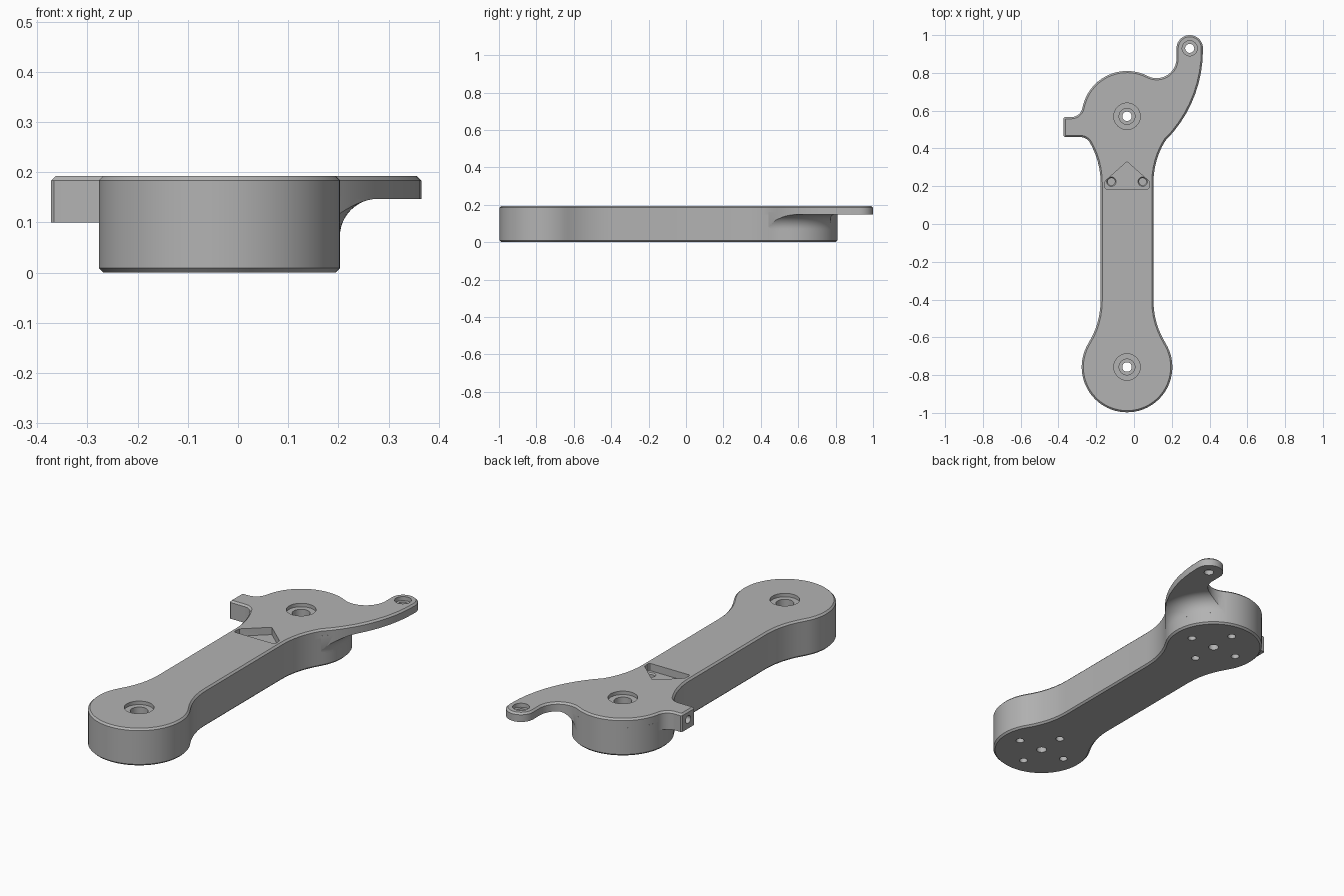
import bpy, bmesh
from math import sin, cos, radians, pi
from mathutils import Matrix, Vector

cube = bpy.data.objects.get("Cube")
if cube:
    bpy.data.objects.remove(cube, do_unlink=True)

AXIS = -0.037                 # x of the arm's centre line
LOW, HIGH = -0.757, 0.57      # y of the two round ends
R, FILLET = 0.24, 0.42        # end radius and neck fillet radius
STEP, TOP = 0.147, 0.193      # underside and top of the upper plate
NECK_LOW, NECK_HIGH = LOW + 0.35, HIGH - 0.35

grey = bpy.data.materials.new("machined_grey")
grey.use_nodes = True
grey.diffuse_color = (0.45, 0.45, 0.45, 1)
grey.node_tree.nodes["Principled BSDF"].inputs["Base Color"].default_value = (0.45, 0.45, 0.45, 1)


def arc(x, y, r, start, end):
    n = max(4, int(abs(end - start) / 5))
    angles = [radians(start + (end - start) * i / n) for i in range(n + 1)]
    return [(x + r * cos(a), y + r * sin(a)) for a in angles]


def make(name, bm):
    bmesh.ops.recalc_face_normals(bm, faces=bm.faces)
    mesh = bpy.data.meshes.new(name)
    bm.to_mesh(mesh)
    bm.free()
    mesh.materials.append(grey)
    ob = bpy.data.objects.new(name, mesh)
    bpy.context.collection.objects.link(ob)
    return ob


def prism(name, outline, z0, z1, chamfer_z=None):
    """Extrude an outline; optionally chamfer its rim at one height."""
    points = []
    for p in outline:
        if not points or (Vector(p) - Vector(points[-1])).length > 0.003:
            points.append(p)
    if (Vector(points[0]) - Vector(points[-1])).length < 0.003:
        points.pop()
    bm = bmesh.new()
    base = bm.faces.new([bm.verts.new((x + AXIS, y, z0)) for x, y in points])
    out = bmesh.ops.extrude_face_region(bm, geom=[base], use_keep_orig=True)
    bmesh.ops.translate(bm, vec=(0, 0, z1 - z0),
                        verts=[g for g in out["geom"] if isinstance(g, bmesh.types.BMVert)])
    bmesh.ops.recalc_face_normals(bm, faces=bm.faces)
    if chamfer_z is not None:
        rim = [e for e in bm.edges if all(abs(v.co.z - chamfer_z) < 1e-5 for v in e.verts)]
        bmesh.ops.bevel(bm, geom=rim, offset=0.009, offset_type='OFFSET',
                        segments=1, profile=0.5, affect='EDGES')
    return make(name, bm)


def lathe(name, profile, x, y, sides=48):
    """Revolve (radius, height) pairs about a vertical axis."""
    bm = bmesh.new()
    rings = [[bm.verts.new((x + AXIS + r * cos(2 * pi * i / sides),
                            y + r * sin(2 * pi * i / sides), z)) for i in range(sides)]
             for r, z in profile]
    for a, b in zip(rings, rings[1:]):
        for i in range(sides):
            j = (i + 1) % sides
            bm.faces.new((a[i], a[j], b[j], b[i]))
    bm.faces.new(rings[0])
    bm.faces.new(rings[-1])
    return make(name, bm)


def boolean(target, tool, operation='DIFFERENCE'):
    mod = target.modifiers.new("cut", 'BOOLEAN')
    mod.operation, mod.object, mod.solver = operation, tool, 'EXACT'
    bpy.context.view_layer.objects.active = target
    bpy.ops.object.modifier_apply(modifier=mod.name)


# Shared outline pieces, traced counterclockwise
lower_end = (arc(-0.56, NECK_LOW, FILLET, 0, -32) + arc(0, LOW, R, 148, 392)
             + arc(0.56, NECK_LOW, FILLET, 212, 180))
right_neck = arc(0.56, NECK_HIGH, FILLET, 180, 148)
ear_edge = (arc(-0.274, 0.92, 0.676, -45, 0) + arc(0.332, 0.93, 0.07, 0, 180)
            + arc(0.157, 0.877, 0.105, 0, -117))
tab_edge = (arc(-0.295, 0.626, 0.06, -10.8, -90) + [(-0.329, 0.566), (-0.335, 0.56)]
            + [(-0.335, 0.466), (-0.329, 0.46)] + arc(-0.248, 0.40, 0.06, 90, 30))

# Arm body, upper plate with ear and tab
body = prism("arm_body", lower_end + right_neck + arc(0, HIGH, R, -32, 212)
             + arc(-0.56, NECK_HIGH, FILLET, 32, 0), 0, STEP, 0)
plate = prism("upper_plate", lower_end + right_neck + ear_edge + arc(0, HIGH, R, 63, 169)
              + tab_edge + arc(-0.56, NECK_HIGH, FILLET, 30, 0), STEP, TOP, TOP)

# Side tab below the plate
tab = prism("side_tab", tab_edge + [(-0.15, 0.40), (-0.15, 0.60)], 0.1, 0.16)

# Flared brace that blends the ear into the round end
brace = prism("ear_brace", ear_edge + [(0.08, 0.74), (0.12, 0.55)], 0.05, 0.18)
flare = [(0.315 - 0.075 * cos(t * pi / 24), 0.072 + 0.075 * sin(t * pi / 24)) for t in range(13)]
flare_tool = lathe("flare_tool", [(0.24, 0.06)] + flare + [(0.315, 0.16)], 0, HIGH, 96)
boolean(brace, flare_tool, 'INTERSECT')

# Cutters
cuts = []
for y in (LOW, HIGH):
    bore = [(0.025, -0.1), (0.025, 0.12), (0.042, 0.12), (0.042, 0.175),
            (0.07, 0.175), (0.07, 0.3)]
    cuts.append((lathe("bore_tool", bore, 0, y), (body, plate)))
    for dx, dy in ((0.14, 0), (-0.14, 0), (0, 0.14), (0, -0.14)):
        cuts.append((lathe("bolt_tool", [(0.02, -0.1), (0.02, 0.08)], dx, y + dy, 24), (body,)))

ear_bore = [(0.024, 0.05), (0.024, 0.172), (0.04, 0.172), (0.04, 0.3)]
cuts.append((lathe("ear_tool", ear_bore, 0.332, 0.93), (plate,)))

pocket = [(-0.112, 0.186), (0.112, 0.186), (0.118, 0.195), (0.115, 0.228),
          (0, 0.33), (-0.115, 0.228), (-0.118, 0.195)]
cuts.append((prism("pocket_tool", pocket, 0.155, 0.3), (plate,)))
for side in (-1, 1):
    pin = [(0.019, 0.07), (0.019, 0.148), (0.025, 0.155), (0.025, 0.16)]
    cuts.append((lathe("pin_tool", pin, side * 0.083, 0.224, 24), (body, plate)))

tab_hole = lathe("tab_tool", [(0.02, -0.1), (0.02, 0.08)], -AXIS, 0, 24)
tab_hole.data.transform(Matrix.Translation((-0.372, 0.513, 0.147)) @ Matrix.Rotation(pi / 2, 4, 'Y'))
cuts.append((tab_hole, (tab, plate)))

for tool, targets in cuts:
    for target in targets:
        boolean(target, tool)

for tool in [flare_tool] + [c[0] for c in cuts]:
    bpy.data.objects.remove(tool, do_unlink=True)

# Smooth the curved walls and keep the rims sharp
bpy.ops.object.select_all(action='DESELECT')
for part in (body, plate, tab, brace):
    part.select_set(True)
bpy.context.view_layer.objects.active = body
bpy.ops.object.shade_smooth_by_angle(angle=radians(30))
